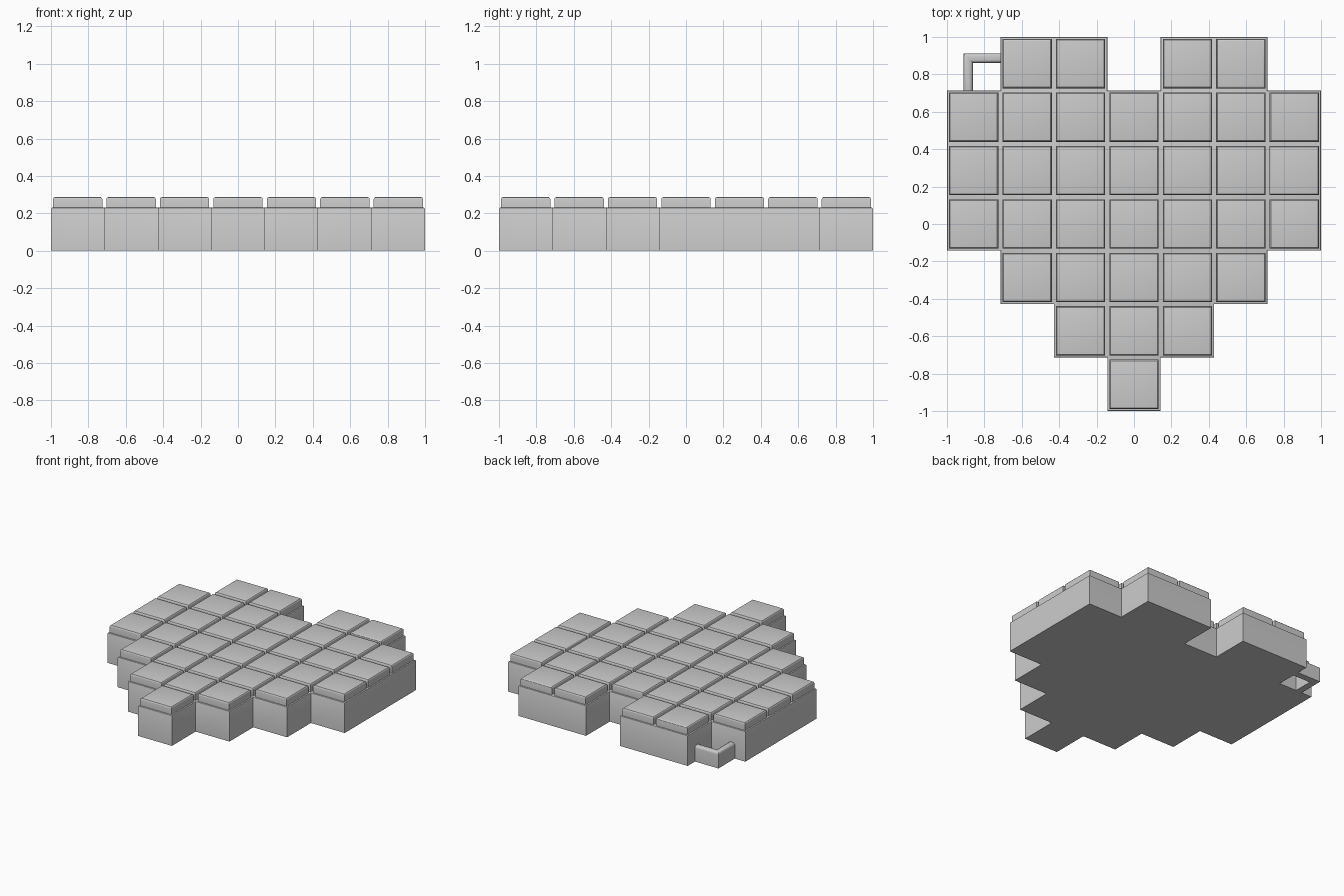
import bpy, bmesh

if "Cube" in bpy.data.objects:
    bpy.data.objects.remove(bpy.data.objects["Cube"])

P = 2 / 7            # cell pitch
BASE_H, KEY_TOP, KEY_W = 0.23, 0.287, 0.264
ROWS = {3: (-2, -1, 1, 2), 2: range(-3, 4), 1: range(-3, 4), 0: range(-3, 4),
        -1: range(-2, 3), -2: range(-1, 2), -3: (0,)}
CELLS = [(c, r) for r, cols in ROWS.items() for c in cols]


def finish(name, bm):
    me = bpy.data.meshes.new(name)
    bm.to_mesh(me)
    bm.free()
    ob = bpy.data.objects.new(name, me)
    bpy.context.collection.objects.link(ob)
    bpy.context.view_layer.objects.active = ob
    ob.select_set(True)
    bpy.ops.object.shade_smooth_by_angle()
    ob.select_set(False)
    return ob


def extrude_up(bm, height):
    res = bmesh.ops.extrude_face_region(bm, geom=bm.faces[:], use_keep_orig=True)
    for v in res["geom"]:
        if isinstance(v, bmesh.types.BMVert):
            v.co.z += height
    bmesh.ops.recalc_face_normals(bm, faces=bm.faces[:])


def bevel_top(bm, z, width, segments):
    # round only the border edges of the upper face
    edges = [e for e in bm.edges if all(abs(v.co.z - z) < 1e-5 for v in e.verts)
             and any(abs(f.normal.z) < 0.5 for f in e.link_faces)]
    bmesh.ops.bevel(bm, geom=edges, offset=width, segments=segments,
                    profile=0.5, affect='EDGES')


def slab(name, polygons, z0, z1, width, segments):
    bm = bmesh.new()
    for poly in polygons:
        bm.faces.new([bm.verts.new((x, y, z0)) for x, y in poly])
    bmesh.ops.remove_doubles(bm, verts=bm.verts[:], dist=1e-4)
    bmesh.ops.dissolve_limit(bm, angle_limit=0.01, verts=bm.verts[:], edges=bm.edges[:])
    extrude_up(bm, z1 - z0)
    bm.normal_update()
    bevel_top(bm, z1, width, segments)
    return finish(name, bm)


def square(c, r, w):
    x, y, h = c * P, r * P, w / 2
    return [(x - h, y - h), (x + h, y - h), (x + h, y + h), (x - h, y + h)]


# stepped heart body
slab("heart_base", [square(c, r, P) for c, r in CELLS], 0, BASE_H, 0.007, 2)

# one raised tile per cell
for c, r in CELLS:
    slab(f"tile_{c + 3}_{r + 3}", [square(c, r, KEY_W)], BASE_H - 0.005, KEY_TOP, 0.012, 3)

# corner loop for a keyring, flush with the underside
o, i, e = 0.912, 0.862, 0.70
slab("ring_loop", [[(-e, o), (-o, o), (-o, e), (-i, e), (-i, i), (-e, i)]], 0, 0.12, 0.018, 4)
